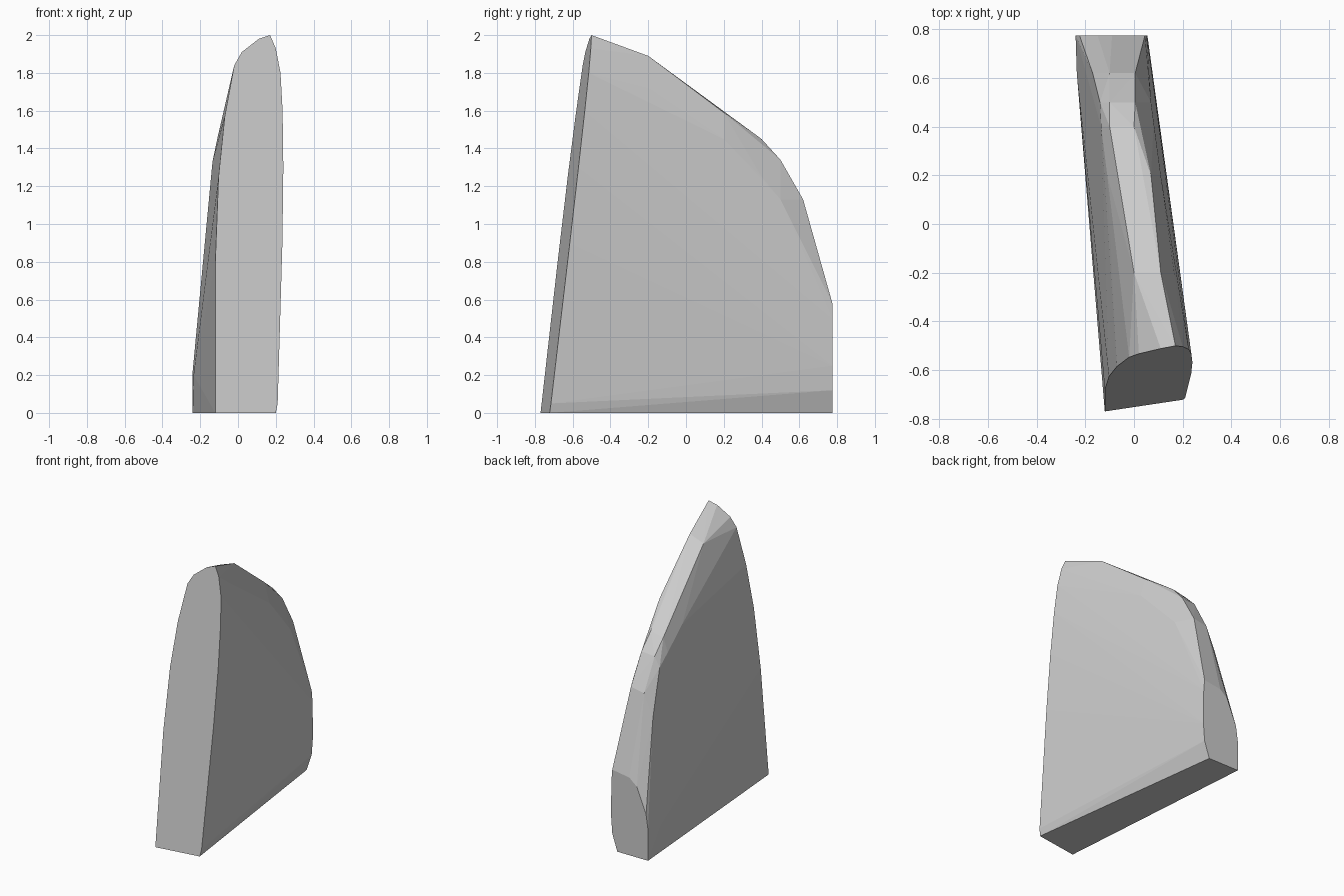
import bpy, bmesh

if "Cube" in bpy.data.objects:
    bpy.data.objects.remove(bpy.data.objects["Cube"])

# One plain grey material
grey = bpy.data.materials.new("plain grey")
grey.diffuse_color = (0.6, 0.6, 0.6, 1)
grey.use_nodes = True
grey.node_tree.nodes["Principled BSDF"].inputs["Base Color"].default_value = grey.diffuse_color


def front_y(x, z):
    """Leaning plane of the flat front face."""
    return -0.752 + 0.15 * x + 0.113 * z


# Flat front outline (x, z)
front = [(-0.12, 0), (-0.12, 0.8), (-0.103, 1.25), (-0.07, 1.57), (-0.02, 1.84),
         (0.02, 1.91), (0.11, 1.98), (0.17, 2.0), (0.2, 1.93), (0.225, 1.8),
         (0.236, 1.6), (0.24, 1.3), (0.235, 0.9), (0.21, 0.05), (0.2, 0)]
points = [(x, front_y(x, z), z) for x, z in front]

# Cross-sections behind the front: y -> rounded crest and shoulders (x, z)
sections = {
    -0.2: [(-0.05, 1.68), (0.0, 1.85), (0.11, 1.89), (0.165, 1.72)],
    0.2: [(-0.11, 1.45), (-0.06, 1.57), (0.07, 1.59), (0.11, 1.45)],
    0.4: [(-0.135, 1.33), (-0.1, 1.43), (0.0, 1.45), (0.08, 1.25)],
    0.5: [(-0.14, 1.26), (-0.1, 1.33), (0.005, 1.34), (0.07, 1.13)],
    0.62: [(-0.235, 0.2), (-0.17, 0.95), (-0.1, 1.11), (0.005, 1.13), (0.06, 0.85)],
    # Flat back outline
    0.775: [(-0.24, 0), (-0.24, 0.22), (-0.224, 0.33), (-0.15, 0.51), (-0.09, 0.56),
            (0.045, 0.58), (0.052, 0.5), (0.055, 0.25), (0.045, 0.12), (0.005, 0)],
}
points += [(x, y, z) for y, prof in sections.items() for x, z in prof]

# Wrap the sections in one faceted solid
bm = bmesh.new()
verts = [bm.verts.new(p) for p in points]
res = bmesh.ops.convex_hull(bm, input=verts)
loose = [v for v in bm.verts if not v.link_faces]
bmesh.ops.delete(bm, geom=loose, context='VERTS')
bmesh.ops.dissolve_limit(bm, angle_limit=0.015, verts=bm.verts[:], edges=bm.edges[:])
bmesh.ops.recalc_face_normals(bm, faces=bm.faces[:])

mesh = bpy.data.meshes.new("tapered_slab")
bm.to_mesh(mesh)
bm.free()
mesh.materials.append(grey)
slab = bpy.data.objects.new("tapered_slab", mesh)
bpy.context.collection.objects.link(slab)
